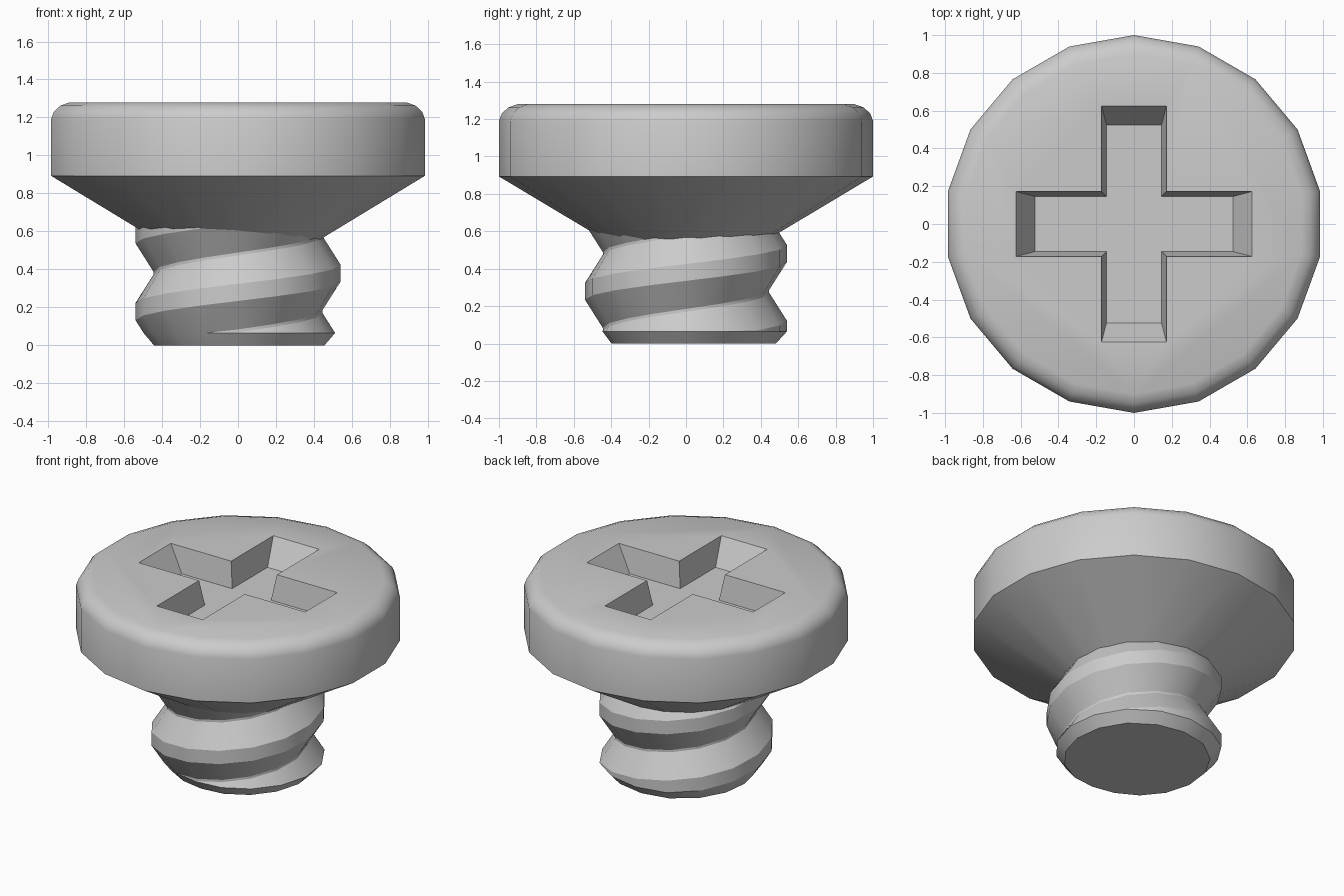
import bpy
import bmesh
from math import cos, sin, pi, tau

cube = bpy.data.objects.get("Cube")
if cube:
    bpy.data.objects.remove(cube, do_unlink=True)

steel = bpy.data.materials.new("grey steel")
steel.use_nodes = True
GREY = (0.6, 0.6, 0.6, 1)
steel.diffuse_color = GREY
steel.node_tree.nodes["Principled BSDF"].inputs["Base Color"].default_value = GREY


def finish(bm, name):
    """Weld, orient and turn a bmesh into a scene object."""
    bmesh.ops.remove_doubles(bm, verts=bm.verts, dist=0.0005)
    bmesh.ops.recalc_face_normals(bm, faces=bm.faces)
    mesh = bpy.data.meshes.new(name)
    bm.to_mesh(mesh)
    bm.free()
    mesh.materials.append(steel)
    obj = bpy.data.objects.new(name, mesh)
    bpy.context.collection.objects.link(obj)
    return obj


def loft(bm, rings):
    """Join closed rings of points into a capped solid."""
    loops = [[bm.verts.new(p) for p in ring] for ring in rings]
    for low, high in zip(loops, loops[1:]):
        for i in range(len(low)):
            j = (i + 1) % len(low)
            bm.faces.new((low[i], low[j], high[j], high[i]))
    bm.faces.new(loops[0][::-1])
    bm.faces.new(loops[-1])


def smooth(obj):
    bpy.ops.object.select_all(action='DESELECT')
    obj.select_set(True)
    bpy.context.view_layer.objects.active = obj
    bpy.ops.object.shade_smooth_by_angle(angle=pi / 6)


# Head: countersunk cone, straight rim and rounded top edge
HEAD_SIDES = 18
TOP = 1.28
head_profile = [(0.41, 0.54), (1, 0.893), (1, 1.19), (0.985, 1.23),
                (0.95, 1.262), (0.9, TOP)]
bm = bmesh.new()
loft(bm, [[(r * cos(pi / 2 + tau * i / HEAD_SIDES),
            r * sin(pi / 2 + tau * i / HEAD_SIDES), z)
           for i in range(HEAD_SIDES)] for r, z in head_profile])
head = finish(bm, "screw_head")

# Cross recess: tapered plus shape cut into the top
DEPTH = 0.17


def cross_ring(length, width, z):
    points = []
    x, y = 1, 0
    for _ in range(4):
        for along, side in ((length, -width), (length, width), (width, width)):
            points.append((x * along - y * side, y * along + x * side, z))
        x, y = -y, x
    return points


def taper(t):
    return cross_ring(0.525 + 0.1 * t, 0.146 + 0.026 * t, TOP - DEPTH + DEPTH * t)


bm = bmesh.new()
loft(bm, [taper(0), taper(1.2)])
cutter = finish(bm, "recess_cutter")
cutter.hide_render = True
cut = head.modifiers.new("recess", 'BOOLEAN')
cut.operation = 'DIFFERENCE'
cut.solver = 'EXACT'
cut.object = cutter
smooth(head)
bpy.ops.object.modifier_apply(modifier=cut.name)
bpy.data.objects.remove(cutter, do_unlink=True)

# Shank: helical thread trimmed to a flat chamfered tip
SIDES = 16
PITCH = 0.405
CREST, ROOT = 0.54, 0.445
HALF_CREST, HALF_TOOTH = 0.045, 0.195
LOW, HIGH = 0.065, 0.7


def crest_height(angle):
    return 0.38 + PITCH * angle / tau


def thread_radius(angle, z):
    away = abs((z - crest_height(angle) + PITCH / 2) % PITCH - PITCH / 2)
    t = (away - HALF_CREST) / (HALF_TOOTH - HALF_CREST)
    return CREST + (ROOT - CREST) * min(max(t, 0), 1)


def thread_point(angle, z):
    z = min(max(z, LOW), HIGH)
    r = thread_radius(angle, z)
    return (r * cos(angle), r * sin(angle), z)


bm = bmesh.new()
columns = []
for k in range(SIDES + 1):
    a = tau * k / SIDES
    columns.append([bm.verts.new(thread_point(a, crest_height(a) + PITCH * n + d))
                    for n in range(-3, 3)
                    for d in (-HALF_TOOTH, -HALF_CREST, HALF_CREST, HALF_TOOTH)])
for left, right in zip(columns, columns[1:]):
    for j in range(len(left) - 1):
        bm.faces.new((left[j], right[j], right[j + 1], left[j + 1]))

# Chamfered tip
edge = [thread_point(tau * k / SIDES, LOW) for k in range(SIDES)]
tip = [bm.verts.new((x * 0.89, y * 0.89, 0)) for x, y, z in edge]
rim = [bm.verts.new(p) for p in edge]
for i in range(SIDES):
    j = (i + 1) % SIDES
    bm.faces.new((tip[i], tip[j], rim[j], rim[i]))
bm.faces.new(tip[::-1])
smooth(finish(bm, "threaded_shank"))
